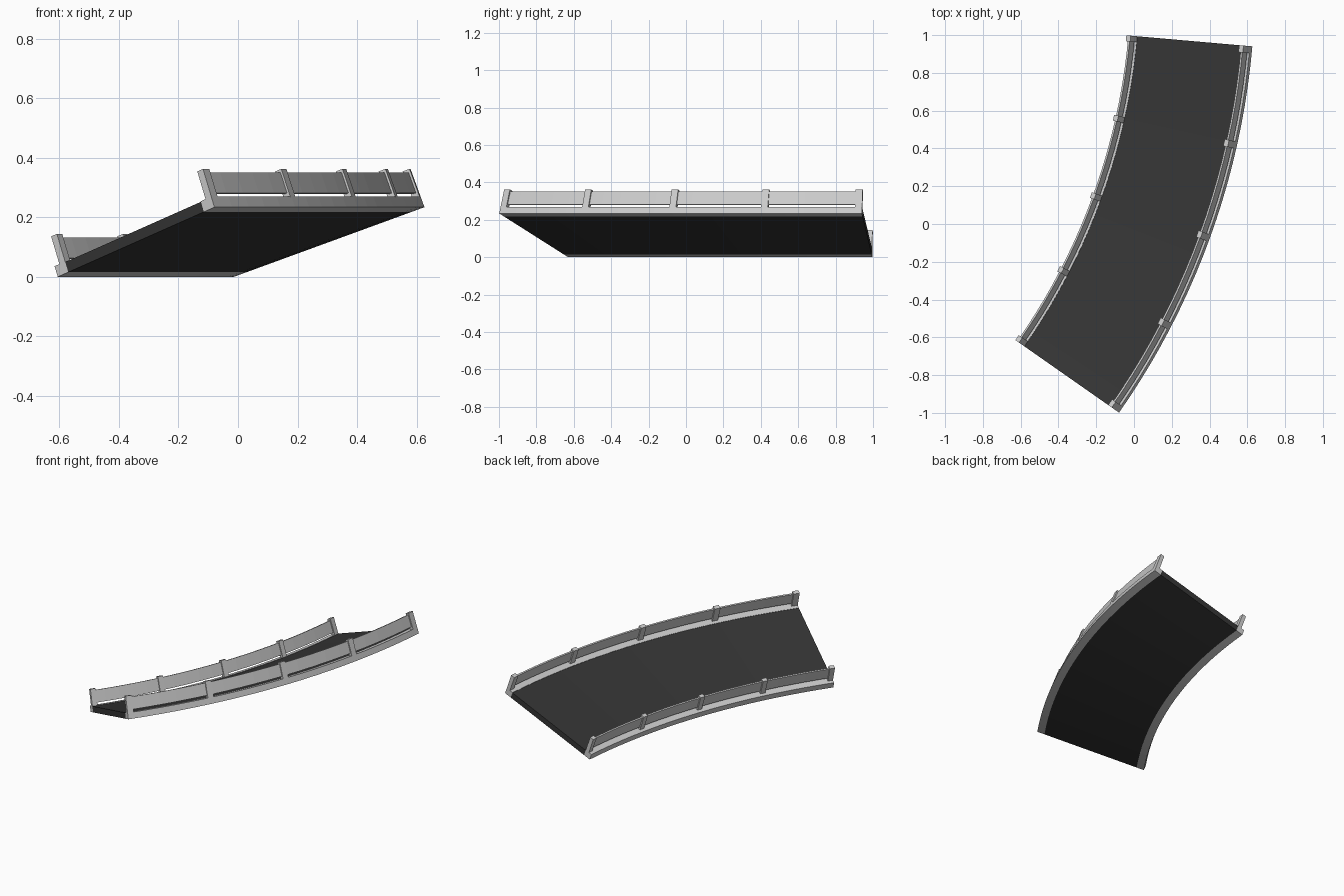
import bpy, bmesh
from math import sin, cos, radians

if "Cube" in bpy.data.objects:
    bpy.data.objects.remove(bpy.data.objects["Cube"])

CX, CY, R0 = -3.345, 1.288, 3.344      # centre of the curve, inner bottom radius
BANK = radians(20)
A0, A1 = -35.0, -5.0                   # swept angle in degrees
WIDTH, CURB_W, CURB_H = 0.684, 0.046, 0.038


def place(u, v, deg):
    """Point at u across and v above the banked section, at an angle on the curve."""
    r = R0 + u * cos(BANK) - v * sin(BANK)
    z = u * sin(BANK) + v * cos(BANK)
    a = radians(deg)
    return (CX + r * cos(a), CY + r * sin(a), z)


def sweep(name, rect, spans, steps):
    """Sweep a rectangle (u0, u1, v0, v1) over each angular span."""
    u0, u1, v0, v1 = rect
    section = [(u0, v0), (u1, v0), (u1, v1), (u0, v1)]
    bm = bmesh.new()
    for s, e in spans:
        rings = [[bm.verts.new(place(u, v, s + (e - s) * i / steps)) for u, v in section]
                 for i in range(steps + 1)]
        for a, b in zip(rings, rings[1:]):
            for k in range(4):
                bm.faces.new((a[k], a[(k + 1) % 4], b[(k + 1) % 4], b[k]))
        bm.faces.new(rings[0])
        bm.faces.new(rings[-1])
    bmesh.ops.recalc_face_normals(bm, faces=bm.faces)
    mesh = bpy.data.meshes.new(name)
    bm.to_mesh(mesh)
    bm.free()
    ob = bpy.data.objects.new(name, mesh)
    bpy.context.collection.objects.link(ob)
    return ob


# Dark road surface
asphalt = bpy.data.materials.new("asphalt")
asphalt.diffuse_color = (0.035, 0.035, 0.035, 1)
asphalt.use_nodes = True
asphalt.node_tree.nodes["Principled BSDF"].inputs["Base Color"].default_value = asphalt.diffuse_color
deck = sweep("road_deck", (CURB_W, WIDTH - CURB_W, 0, 0.036), [(A0, A1)], 20)
deck.data.materials.append(asphalt)

# Curb, guard rail and posts on both edges
HALF = 0.27
first, last = A0 + HALF, A1 - HALF
centres = [first + (last - first) * i / 4 for i in range(5)]
posts = [(c - HALF, c + HALF) for c in centres]
for side, u in (("inner", 0.0), ("outer", WIDTH - CURB_W)):
    sweep(side + "_curb", (u, u + CURB_W, 0, CURB_H), [(A0, A1)], 20)
    sweep(side + "_rail", (u + 0.029, u + 0.039, 0.053, 0.127), [(A0 + 0.05, A1 - 0.05)], 20)
    sweep(side + "_posts", (u + 0.021, u + 0.046, CURB_H - 0.002, 0.137), posts, 1)
